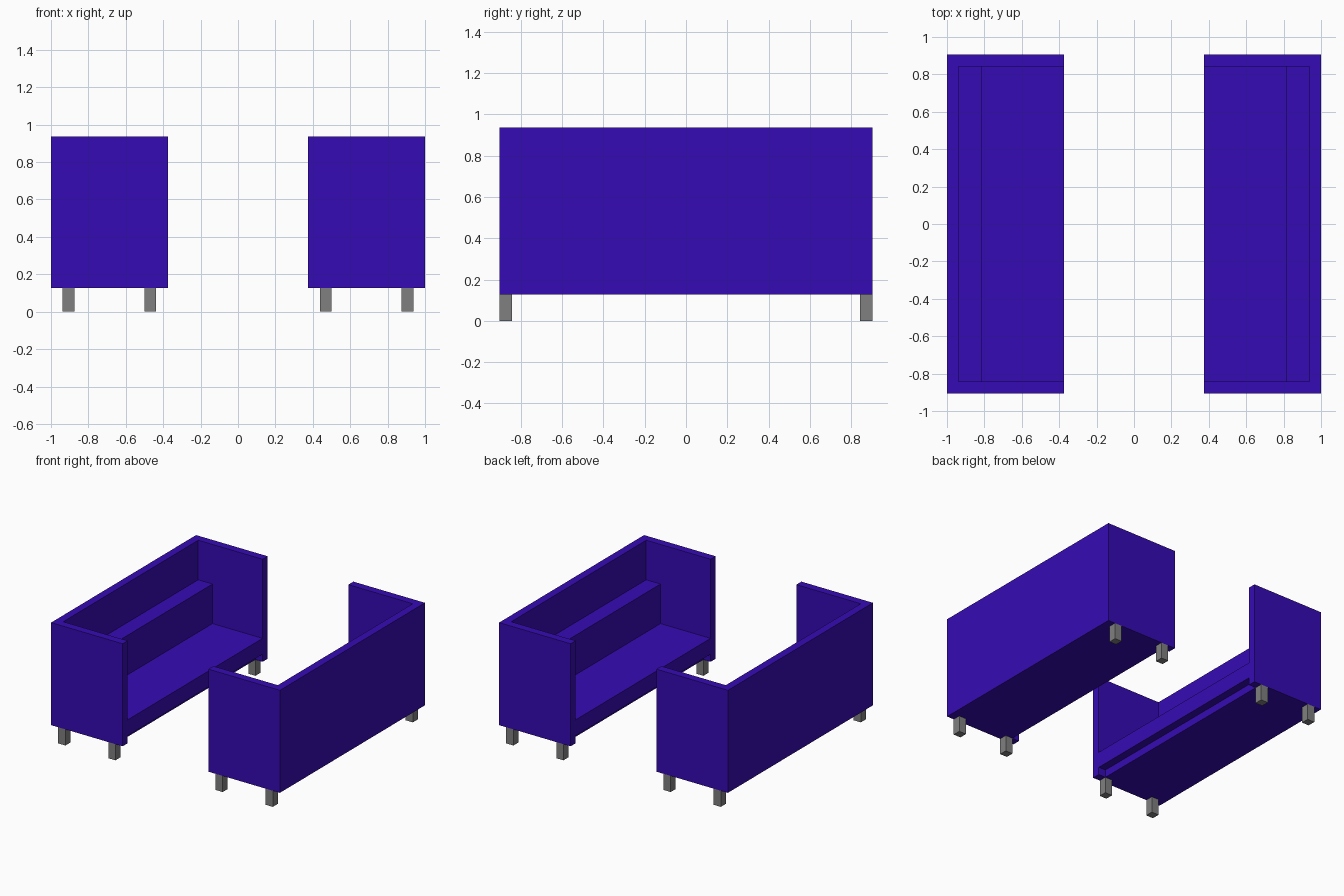
import bpy

if "Cube" in bpy.data.objects:
    bpy.data.objects.remove(bpy.data.objects["Cube"])


def material(name, rgb):
    m = bpy.data.materials.new(name)
    m.diffuse_color = (*rgb, 1.0)
    m.use_nodes = True
    m.node_tree.nodes["Principled BSDF"].inputs["Base Color"].default_value = m.diffuse_color
    return m


violet = material("violet fabric", (0.036, 0.0033, 0.456))
grey = material("grey leg", (0.216, 0.216, 0.216))


def box(name, x, y, z, mat):
    """Box spanning the given (min, max) ranges."""
    bpy.ops.mesh.primitive_cube_add(size=1)
    ob = bpy.context.object
    ob.name = name
    for v in ob.data.vertices:
        for i, (a, b) in enumerate((x, y, z)):
            v.co[i] = (a + b) / 2 + v.co[i] * (b - a)
    ob.data.materials.append(mat)
    return ob


T = 0.0625          # panel thickness
Y = 0.905           # half length
YI = Y - T          # inner face of the arms
BOTTOM, TOP = 0.1275, 0.9375

# two sofas facing each other
for side, s in (("left", -1), ("right", 1)):
    def xr(a, b):
        return tuple(sorted((s * a, s * b)))

    # outer shell: back panel and two arms
    box(side + "_back_panel", xr(1 - T, 1), (-YI, YI), (BOTTOM, TOP), violet)
    for end, e in (("front", -1), ("rear", 1)):
        box(f"{side}_{end}_arm", xr(0.375, 1), sorted((e * YI, e * Y)), (BOTTOM, TOP), violet)

    # recessed base, overhanging seat, back cushion
    box(side + "_base", xr(0.4375, 1 - T), (-YI, YI), (BOTTOM, 0.1875), violet)
    box(side + "_seat", xr(0.375, 1 - T), (-YI, YI), (0.1875, 0.3125), violet)
    box(side + "_back_cushion", xr(0.8125, 1 - T), (-YI, YI), (0.3125, 0.625), violet)

    # four legs under the arms
    for x in (0.4375, 0.875):
        for e in (-1, 1):
            box(side + "_leg", xr(x, x + T), sorted((e * YI, e * Y)), (0, BOTTOM), grey)
